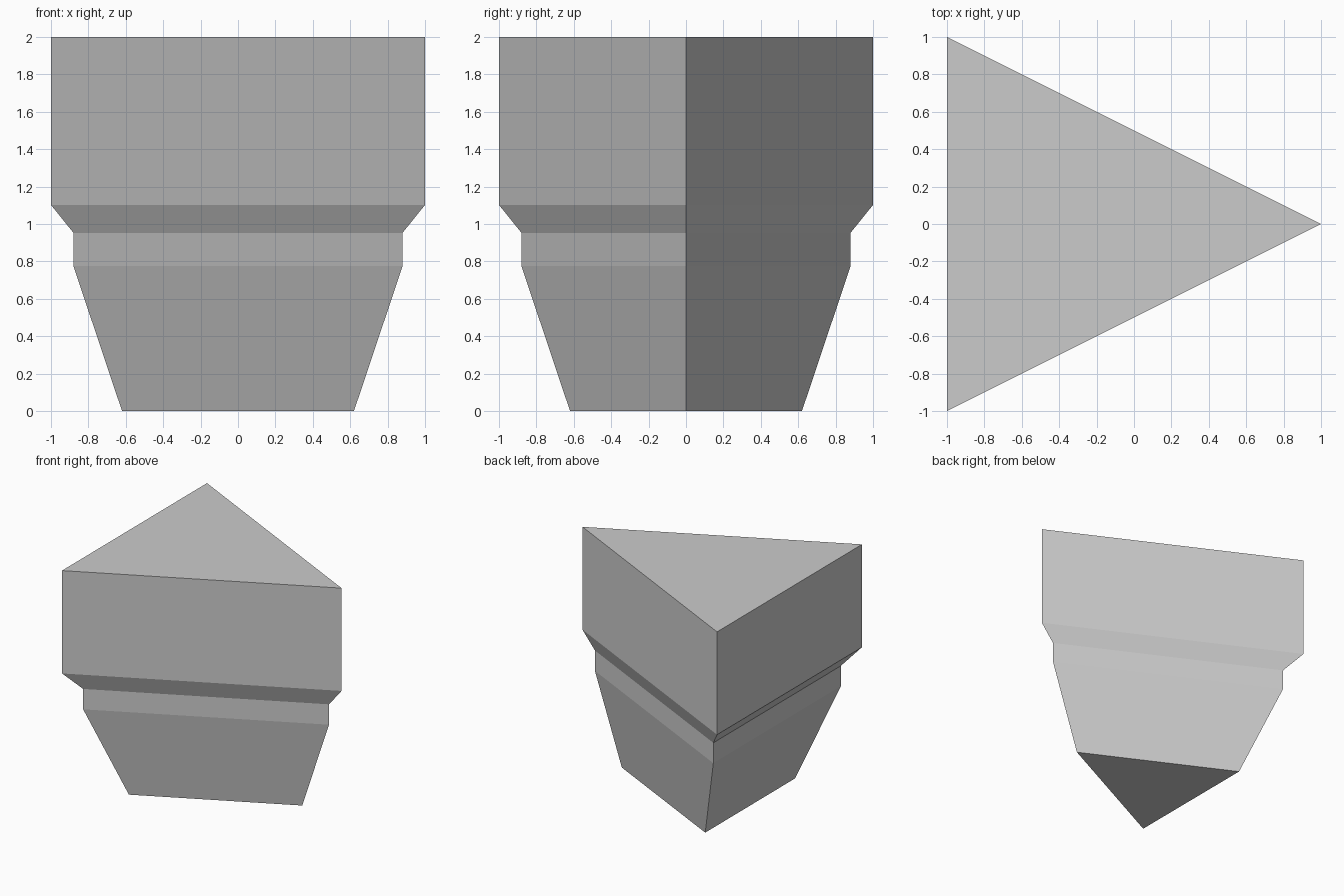
import bpy
import bmesh

if "Cube" in bpy.data.objects:
    bpy.data.objects.remove(bpy.data.objects["Cube"])

# Triangular plan and vertical profile as (height, scale)
plan = [(-1, -1), (1, 0), (-1, 1)]
profile = [(0, 0.62), (0.775, 0.88), (0.953, 0.88), (1.102, 1), (2, 1)]

bm = bmesh.new()
rings = [[bm.verts.new((x * s, y * s, z)) for x, y in plan] for z, s in profile]

# Side walls between neighbouring rings
n = len(plan)
for low, high in zip(rings, rings[1:]):
    for i in range(n):
        j = (i + 1) % n
        bm.faces.new((low[i], low[j], high[j], high[i]))

# Bottom and top caps
bm.faces.new(rings[0][::-1])
bm.faces.new(rings[-1])

mesh = bpy.data.meshes.new("triangular_pedestal")
bm.to_mesh(mesh)
bm.free()
body = bpy.data.objects.new("triangular_pedestal", mesh)
bpy.context.collection.objects.link(body)
